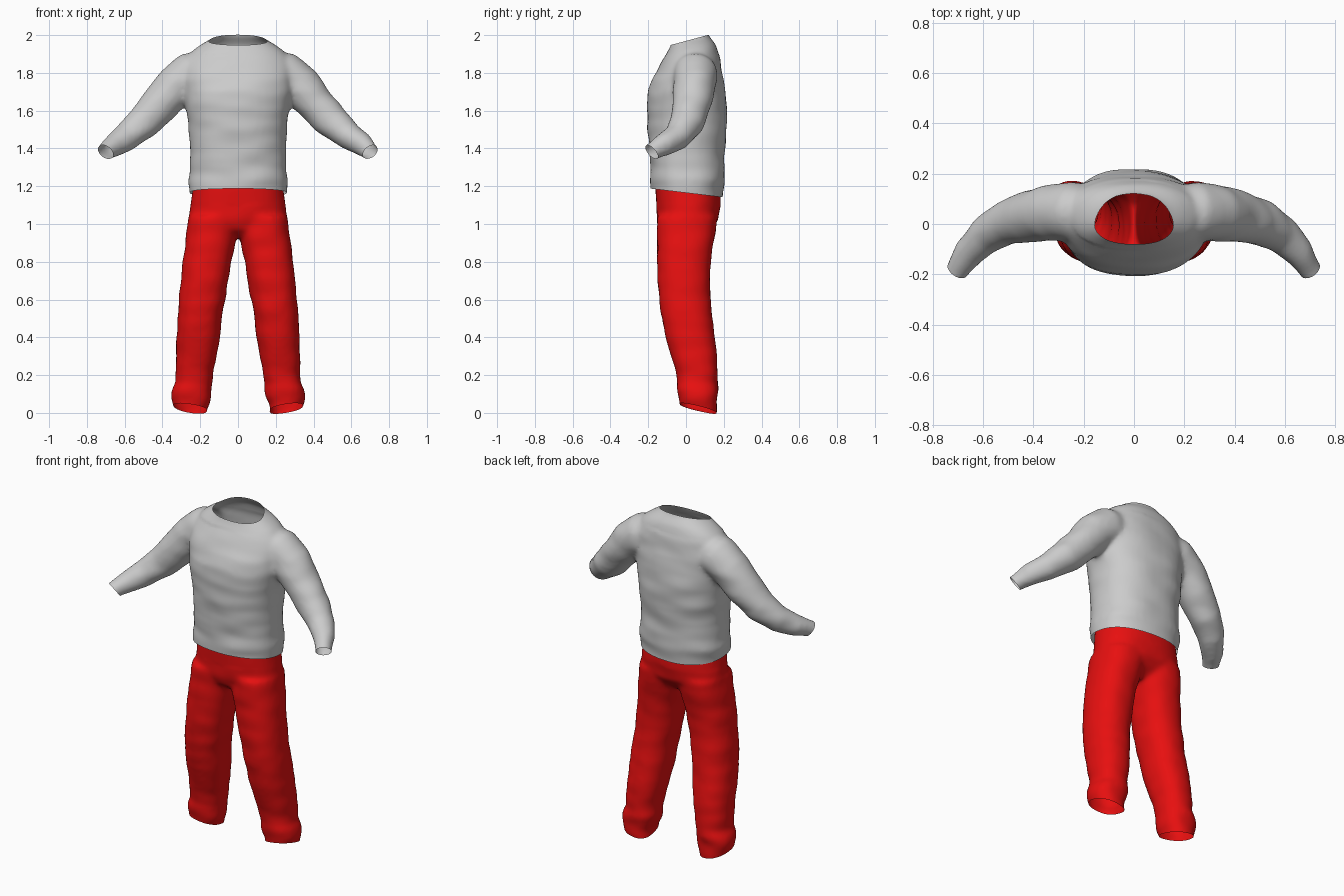
import bpy, bmesh, math
from mathutils import Vector, noise

if "Cube" in bpy.data.objects:
    bpy.data.objects.remove(bpy.data.objects["Cube"])


def material(name, rgb):
    m = bpy.data.materials.new(name)
    m.use_nodes = True
    m.diffuse_color = (*rgb, 1)
    m.node_tree.nodes["Principled BSDF"].inputs["Base Color"].default_value = (*rgb, 1)
    return m


def oval(z, x0, x1, y0, y1, power=2.3, n=40):
    """Rounded cross-section filling the given extents at height z."""
    pts = []
    for i in range(n):
        c, s = math.cos(math.tau * i / n), math.sin(math.tau * i / n)
        u = math.copysign(abs(c) ** (2 / power), c)
        v = math.copysign(abs(s) ** (2 / power), s)
        pts.append(Vector(((x0 + x1 + u * (x1 - x0)) / 2, (y0 + y1 + v * (y1 - y0)) / 2, z)))
    return pts


def tube_rings(path, n=32):
    """Round cross-sections square to a path of (x, y, z, radius)."""
    pts = [Vector(p[:3]) for p in path]
    rings = []
    for i, p in enumerate(pts):
        t = (pts[min(i + 1, len(pts) - 1)] - pts[max(i - 1, 0)]).normalized()
        a = t.cross(Vector((0, 1, 0))).normalized()
        b = t.cross(a)
        rings.append([p + path[i][3] * (a * math.cos(math.tau * k / n) + b * math.sin(math.tau * k / n))
                      for k in range(n)])
    return rings


def loft(bm, rings, flip=False):
    """Closed solid through the rings, optionally mirrored across x."""
    rows = [[bm.verts.new((-p.x if flip else p.x, p.y, p.z)) for p in r] for r in rings]
    n = len(rows[0])
    faces = [bm.faces.new((a[i], a[(i + 1) % n], b[(i + 1) % n], b[i]))
             for a, b in zip(rows, rows[1:]) for i in range(n)]
    faces += [bm.faces.new(rows[0][::-1]), bm.faces.new(rows[-1])]
    bmesh.ops.recalc_face_normals(bm, faces=faces)


def garment(name, bm, mat, cuts, fold):
    """Fuse the solids into one cloth shell, wrinkle it, and cut the openings."""
    me = bpy.data.meshes.new(name)
    bm.to_mesh(me)
    bm.free()
    ob = bpy.data.objects.new(name, me)
    bpy.context.collection.objects.link(ob)
    rm = ob.modifiers.new("fuse", 'REMESH')
    rm.mode, rm.voxel_size = 'VOXEL', 0.013
    sm = ob.modifiers.new("soften", 'SMOOTH')
    sm.factor, sm.iterations = 0.5, 10
    dg = bpy.context.evaluated_depsgraph_get()
    ob.data = bpy.data.meshes.new_from_object(ob.evaluated_get(dg))
    ob.modifiers.clear()
    bpy.data.meshes.remove(me)

    bm = bmesh.new()
    bm.from_mesh(ob.data)
    bm.normal_update()
    shifts = [(v, v.normal * fold(v.co)) for v in bm.verts]
    for v, d in shifts:
        v.co += d
    for point, normal, region in cuts:
        faces = [f for f in bm.faces if region(f.calc_center_median())]
        geom = list({v for f in faces for v in f.verts}) + list({e for f in faces for e in f.edges}) + faces
        bmesh.ops.bisect_plane(bm, geom=geom, plane_co=point, plane_no=normal, clear_outer=True)
    for f in bm.faces:
        f.smooth = True
    bm.to_mesh(ob.data)
    bm.free()
    ob.data.materials.clear()
    ob.data.materials.append(mat)
    return ob


grey = material("light grey knit", (0.6, 0.6, 0.6))
red = material("red cloth", (0.8, 0.005, 0.005))

# Sweater: torso with a neck column, plus two sleeves
torso = [  # height, half width, front, back
    (1.08, .25, -.185, .19), (1.19, .259, -.188, .198), (1.23, .264, -.19, .207),
    (1.32, .254, -.188, .203), (1.42, .255, -.196, .207), (1.52, .262, -.204, .218),
    (1.62, .277, -.208, .217), (1.70, .29, -.203, .208), (1.77, .295, -.178, .198),
    (1.83, .29, -.146, .188), (1.88, .272, -.118, .177), (1.92, .238, -.094, .168),
    (1.95, .195, -.078, .158), (1.975, .152, -.072, .14), (1.995, .124, -.07, .12),
    (2.08, .115, -.066, .108)]
sleeve = [
    (.14, .05, 1.83, .09), (.24, .05, 1.795, .118), (.33, .043, 1.73, .112),
    (.41, .032, 1.635, .102), (.505, .005, 1.535, .09), (.59, -.045, 1.462, .075),
    (.655, -.112, 1.42, .06), (.69, -.165, 1.392, .048), (.705, -.188, 1.378, .045),
    (.735, -.235, 1.35, .045)]
bm = bmesh.new()
loft(bm, [oval(z, -w, w, y0, y1) for z, w, y0, y1 in torso])
for flip in (False, True):
    loft(bm, tube_rings(sleeve), flip)


def knit_fold(p):
    amount = .007 if p.z < 1.9 else .002
    return amount * noise.noise(Vector((p.x * 5, p.y * 5, p.z * 13)))


cuts = [((0, 0, 1.165), (0, -.12, -1), lambda c: c.z < 1.25 and abs(c.x) < .35),
        ((0, -.068, 1.951), (0, -.27, 1), lambda c: c.z > 1.92 and abs(c.x) < .2)]
for side in (1, -1):
    cuts.append(((side * .705, -.182, 1.385), (side * .45, -.65, -.6),
                 lambda c, s=side: c.x * s > .62))
garment("sweater", bm, grey, cuts, knit_fold)

# Trousers: hips plus two loose legs bunched at the ankle
hips = [(.93, .10, -.08, .08), (.97, .2, -.135, .135), (1.02, .262, -.153, .172),
        (1.10, .252, -.157, .184), (1.18, .241, -.162, .181), (1.30, .232, -.16, .17)]
leg = [  # height, inner, outer, front, back
    (-.08, .165, .335, -.03, .158), (.03, .16, .338, -.032, .162), (.08, .143, .348, -.044, .168),
    (.125, .134, .346, -.05, .172), (.16, .14, .33, -.045, .164), (.22, .13, .329, -.055, .166),
    (.30, .113, .328, -.078, .164), (.40, .097, .326, -.108, .153), (.50, .086, .32, -.128, .139),
    (.60, .069, .312, -.142, .13), (.70, .051, .303, -.149, .126), (.80, .034, .292, -.153, .13),
    (.90, .014, .28, -.154, .146), (.96, .002, .272, -.154, .158), (1.04, -.01, .262, -.153, .165)]
bm = bmesh.new()
loft(bm, [oval(z, -w, w, y0, y1) for z, w, y0, y1 in hips])
for flip in (False, True):
    loft(bm, [oval(*row) for row in leg], flip)


def trouser_fold(p):
    amount = .005 + .009 * max(0, 1 - p.z / .3)
    if p.z > 1.1:
        amount = .001
    return amount * noise.noise(Vector((p.x * 7, p.y * 7, p.z * 12 + 5)))


cuts = [((0, 0, 1.25), (0, 0, 1), lambda c: c.z > 1.2)]
for side in (1, -1):
    cuts.append(((side * .25, .06, .024), (side * .15, -.24, -1),
                 lambda c, s=side: c.x * s > 0 and c.z < .15))
garment("trousers", bm, red, cuts, trouser_fold)
